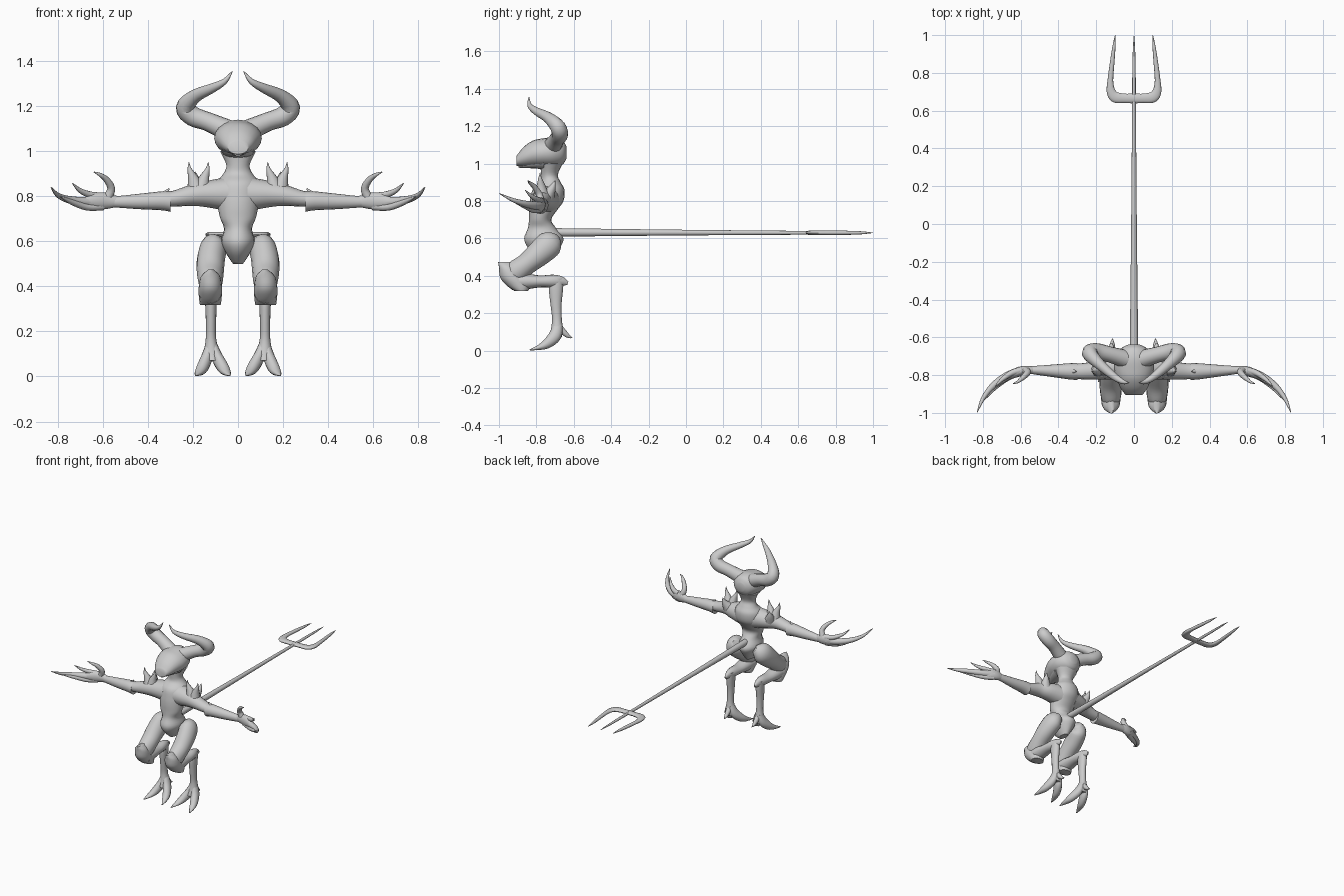
import bpy, bmesh, math
from mathutils import Vector

clay = bpy.data.materials.new("plain grey")
clay.diffuse_color = (0.6, 0.6, 0.6, 1)
X, Y, Z = Vector((1, 0, 0)), Vector((0, 1, 0)), Vector((0, 0, 1))


def smooth_path(pts, steps):
    """Catmull-Rom through rows of (x, y, z, radius_a, radius_b)."""
    out = []
    for i in range(len(pts) - 1):
        p0, p1 = pts[max(i - 1, 0)], pts[i]
        p2, p3 = pts[i + 1], pts[min(i + 2, len(pts) - 1)]
        for k in range(steps):
            t = k / steps
            out.append([0.5 * (2 * b + (c - a) * t + (2 * a - 5 * b + 4 * c - d) * t * t
                               + (3 * b - a - 3 * c + d) * t ** 3)
                        for a, b, c, d in zip(p0, p1, p2, p3)])
    out.append(list(pts[-1]))
    return out


def loft(name, pts, ref=X, sides=16, steps=4, mirror=False, fixed=None):
    """Elliptical tube; radius_a lies along ref. fixed keeps all rings facing one way."""
    pts = [tuple(p) if len(p) == 5 else (*p, p[3]) for p in pts]
    rows = smooth_path(pts, steps)
    bm = bmesh.new()
    rings = []
    for i, r in enumerate(rows):
        a, b = rows[max(i - 1, 0)], rows[min(i + 1, len(rows) - 1)]
        t = fixed or (Vector(b[:3]) - Vector(a[:3])).normalized()
        u = (ref - t * ref.dot(t)).normalized()
        v = t.cross(u)
        ra, rb = max(r[3], 0.001), max(r[4], 0.001)
        rings.append([bm.verts.new(Vector(r[:3]) + u * ra * math.cos(q) + v * rb * math.sin(q))
                      for q in (2 * math.pi * k / sides for k in range(sides))])
    for p, q in zip(rings, rings[1:]):
        for k in range(sides):
            n = (k + 1) % sides
            bm.faces.new((p[k], p[n], q[n], q[k]))
    bm.faces.new(rings[0][::-1])
    bm.faces.new(rings[-1])
    bmesh.ops.recalc_face_normals(bm, faces=bm.faces[:])
    me = bpy.data.meshes.new(name)
    bm.to_mesh(me)
    bm.free()
    me.materials.append(clay)
    ob = bpy.data.objects.new(name, me)
    bpy.context.collection.objects.link(ob)
    bpy.ops.object.select_all(action='DESELECT')
    bpy.context.view_layer.objects.active = ob
    ob.select_set(True)
    bpy.ops.object.shade_smooth_by_angle(angle=math.radians(50))
    if mirror:
        ob.modifiers.new("mirror", 'MIRROR').use_mirror_merge = False
    return ob


# Torso from crotch to neck
loft("torso", [(0, -.75, .50, .022, .04), (0, -.76, .55, .055, .085), (0, -.76, .60, .075, .105),
               (0, -.77, .655, .062, .075), (0, -.78, .70, .078, .06), (0, -.765, .75, .09, .075),
               (0, -.745, .80, .10, .09), (0, -.735, .86, .095, .085), (0, -.725, .90, .065, .055),
               (0, -.73, .94, .052, .045), (0, -.72, 1.0, .08, .06)], fixed=Z, sides=20)

# Head, muzzle and pointed chin
loft("head", [(0, -.638, 1.06, .03, .03), (0, -.66, 1.06, .07, .065), (0, -.71, 1.06, .10, .08),
              (0, -.77, 1.057, .105, .077), (0, -.82, 1.052, .092, .07), (0, -.87, 1.035, .07, .052),
              (0, -.905, 1.015, .045, .028)], fixed=-Y, sides=20)
loft("chin", [(0, -.76, 1.0, .075, .03), (0, -.83, .995, .05, .02), (0, -.895, .99, .015, .012)],
     fixed=-Y, sides=12)

# Horns curling out, back and then forward
loft("horns", [(.03, -.72, 1.085, .05), (.13, -.69, 1.13, .042), (.20, -.675, 1.155, .044),
               (.234, -.685, 1.195, .042), (.19, -.735, 1.245, .030), (.115, -.80, 1.28, .021),
               (.06, -.835, 1.31, .013), (.025, -.84, 1.355, .002)], ref=Y, mirror=True)

# Arms: upper arm, flared forearm, palm
loft("upper_arms", [(.05, -.75, .81, .075, .075), (.13, -.76, .81, .065, .06),
                    (.20, -.775, .805, .05, .048), (.28, -.78, .79, .042, .036),
                    (.36, -.78, .783, .035, .03)], ref=Y, mirror=True)
loft("forearms", [(.30, -.78, .777, .045, .046), (.34, -.78, .78, .043, .042),
                  (.44, -.777, .777, .032, .034), (.55, -.773, .775, .02, .024)],
     ref=Y, fixed=X, mirror=True)
loft("palms", [(.53, -.773, .776, .018, .022), (.58, -.775, .78, .024, .036),
               (.63, -.79, .778, .024, .036), (.68, -.815, .775, .014, .02)], ref=Y, mirror=True)
loft("elbow_spikes", [(.33, -.78, .79, .02), (.325, -.78, .81, .014), (.305, -.78, .835, .002)],
     ref=Y, sides=8, mirror=True)

# Clawed fingers and thumbs
claws = {
    "long_fingers": [(.60, -.775, .775, .022), (.68, -.81, .775, .022), (.75, -.86, .785, .017),
                     (.80, -.925, .805, .011), (.83, -.997, .84, .002)],
    "lower_fingers": [(.60, -.78, .755, .018), (.67, -.815, .752, .016), (.74, -.87, .775, .012),
                      (.79, -.93, .80, .002)],
    "short_fingers": [(.60, -.775, .80, .018), (.65, -.79, .805, .016), (.70, -.825, .825, .011),
                      (.735, -.86, .858, .002)],
    "thumbs": [(.58, -.775, .79, .022), (.563, -.785, .835, .018), (.585, -.81, .875, .014),
               (.615, -.835, .897, .008), (.64, -.845, .908, .002)],
}
for name, pts in claws.items():
    loft(name, pts, ref=Y, sides=10, mirror=True)

# Shoulder spikes
for name, tip, base in (("inner_shoulder_spikes", .132, .165), ("outer_shoulder_spikes", .218, .185)):
    loft(name, [(base, -.77, .82, .045), (base * .6 + tip * .4, -.775, .875, .026),
                (tip * .9 + base * .1, -.78, .92, .01), (tip, -.78, .952, .001)],
         ref=Y, sides=10, mirror=True)
loft("rear_shoulder_spikes", [(.17, -.74, .83, .04), (.185, -.715, .87, .02), (.19, -.70, .91, .001)],
     ref=Y, sides=8, mirror=True)

# Legs: thigh, knee guard, shin running back to the hock, lower leg
loft("thighs", [(.075, -.70, .60, .03, .03), (.105, -.725, .575, .058, .07),
                (.12, -.785, .52, .062, .068), (.123, -.85, .465, .06, .058),
                (.122, -.91, .42, .054, .062), (.122, -.935, .40, .045, .05)], mirror=True)
loft("knee_guards", [(.12, -.965, .475, .012, .04), (.122, -.955, .445, .042, .045),
                     (.123, -.928, .39, .052, .065), (.123, -.895, .345, .05, .06),
                     (.123, -.88, .318, .046, .035)], fixed=-Z, mirror=True)
loft("shins", [(.122, -.93, .37, .05, .045), (.122, -.86, .37, .05, .043),
               (.121, -.78, .37, .042, .032), (.12, -.71, .372, .033, .034),
               (.12, -.665, .37, .02, .026), (.12, -.632, .36, .006, .01)], mirror=True)
loft("lower_legs", [(.12, -.69, .385, .026, .035), (.12, -.695, .33, .026, .038),
                    (.12, -.695, .25, .023, .03), (.12, -.69, .17, .023, .026),
                    (.118, -.69, .11, .034, .033), (.115, -.70, .07, .04, .035)],
     fixed=-Z, mirror=True)

# Split hooves and heel spurs
for name, s in (("outer_toes", 1), ("inner_toes", -1)):
    loft(name, [(.118 + .008 * s, -.685, .14, .018, .025), (.115 + .025 * s, -.70, .08, .026, .034),
                (.112 + .048 * s, -.745, .036, .026, .026), (.112 + .063 * s, -.79, .016, .018, .013),
                (.112 + .076 * s, -.835, .004, .003, .003)], sides=12, mirror=True)
loft("heel_spurs", [(.117, -.685, .13, .02), (.116, -.655, .10, .017), (.115, -.63, .078, .011),
                    (.113, -.607, .068, .002)], sides=10, mirror=True)

# Trident growing out behind the hips
loft("trident_shaft", [(0, -.74, .632, .023), (0, -.64, .632, .022), (0, .0, .631, .015),
                       (0, .64, .63, .010), (0, .80, .63, .009), (0, .93, .63, .006),
                       (0, 1.0, .63, .001)], sides=12)
loft("trident_prongs", [(0, .665, .63, .012, .026), (.05, .665, .63, .012, .025),
                        (.10, .672, .63, .012, .029), (.122, .705, .63, .012, .023),
                        (.125, .76, .63, .012, .015), (.115, .86, .63, .011, .012),
                        (.106, .94, .63, .008, .008), (.10, 1.0, .63, .001, .001)],
     ref=Z, sides=12, mirror=True)
